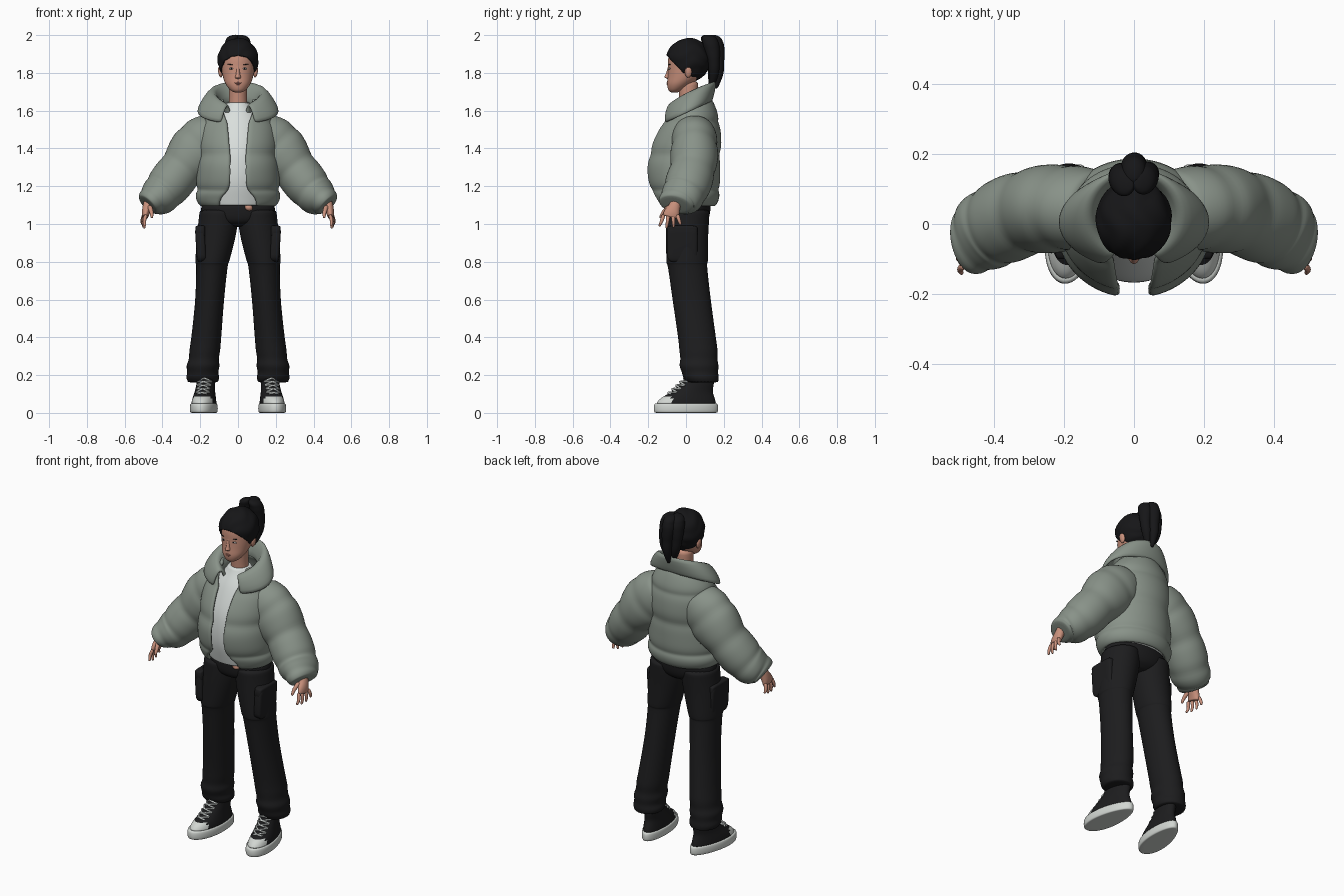
import bpy, bmesh, math
from mathutils import Vector, Matrix

cube = bpy.data.objects.get("Cube")
if cube:
    bpy.data.objects.remove(cube, do_unlink=True)


def material(name, *rgb):
    m = bpy.data.materials.new(name)
    m.use_nodes = True
    m.diffuse_color = (*rgb, 1)
    bsdf = next(n for n in m.node_tree.nodes if n.type == "BSDF_PRINCIPLED")
    bsdf.inputs["Base Color"].default_value = (*rgb, 1)
    return m


SAGE = material("sage_padding", .25, .29, .25)
WHITE = material("white_cotton", .70, .74, .72)
BLACK = material("black_cloth", .012, .012, .013)
HAIR = material("black_hair", .008, .008, .009)
SKIN = material("skin", .58, .28, .20)
LIP = material("lip", .45, .18, .14)
EYE = material("eye_white", .55, .52, .50)
RUBBER = material("pale_rubber", .64, .67, .64)


def finish(name, bm, mats, mirror=False, solid=0, levels=1, rule=None, matrix=None):
    """Turn a bmesh into a smooth object with the usual modifiers."""
    bmesh.ops.recalc_face_normals(bm, faces=bm.faces)
    for f in bm.faces:
        f.smooth = True
        if rule:
            f.material_index = rule(f.calc_center_median())
    mesh = bpy.data.meshes.new(name)
    bm.to_mesh(mesh)
    bm.free()
    if matrix:
        mesh.transform(matrix)
    for m in mats if isinstance(mats, list) else [mats]:
        mesh.materials.append(m)
    obj = bpy.data.objects.new(name, mesh)
    bpy.context.collection.objects.link(obj)
    if solid:
        mod = obj.modifiers.new("thickness", "SOLIDIFY")
        mod.thickness, mod.offset = solid, 0
    if mirror:
        obj.modifiers.new("mirror", "MIRROR").use_mirror_merge = False
    if levels:
        mod = obj.modifiers.new("smooth", "SUBSURF")
        mod.levels = mod.render_levels = levels
    return obj


def skin_rows(name, rows, mats, closed=True, **kw):
    """Bridge rows of points; closed rows become capped tubes."""
    bm = bmesh.new()
    grid = [[bm.verts.new(p) for p in row] for row in rows]
    n = len(grid[0])
    for a, b in zip(grid, grid[1:]):
        for i in range(n if closed else n - 1):
            j = (i + 1) % n
            bm.faces.new((a[i], a[j], b[j], b[i]))
    if closed:
        bm.faces.new(grid[0])
        bm.faces.new(grid[-1])
    return finish(name, bm, mats, **kw)


def spline(keys, steps):
    """Smoothly interpolate tuples of numbers."""
    out, last = [], len(keys) - 1
    for k in range(last * steps + 1):
        i = min(k // steps, last - 1)
        t = k / steps - i
        p0, p1, p2, p3 = (keys[max(0, min(last, i + d))] for d in (-1, 0, 1, 2))
        out.append([b + t / 2 * (c - a + t * (2*a - 5*b + 4*c - d + t * (3*(b - c) + d - a)))
                    for a, b, c, d in zip(p0, p1, p2, p3)])
    return out


def puffs(count, depth):
    return lambda s: 1 - depth * (1 - abs(math.sin(math.pi * count * s))) ** 2


def loft(name, keys, mats, steps=3, n=24, follow=False, puff=None, taper=0, **kw):
    """Elliptical rings (x, y, z, rx, ry), level or following the path."""
    path = spline(keys, steps)
    rows = []
    for i, (x, y, z, rx, ry) in enumerate(path):
        t = Vector((0, 0, 1))
        if follow:
            ends = path[max(i - 1, 0)], path[min(i + 1, len(path) - 1)]
            t = (Vector(ends[1][:3]) - Vector(ends[0][:3])).normalized()
        u = Vector((0, 1, 0)).cross(t).normalized()
        v = t.cross(u)
        f = puff(i / (len(path) - 1)) if puff else 1
        angles = [math.tau * k / n for k in range(n)]
        rows.append([Vector((x, y, z)) + u * rx * f * math.cos(a) * (1 - taper * math.sin(a))
                     + v * ry * f * math.sin(a) for a in angles])
    return skin_rows(name, rows, mats, **kw)


def blob(name, mats, centre, size, mirror=False, turn=0):
    bm = bmesh.new()
    bmesh.ops.create_uvsphere(bm, u_segments=16, v_segments=10, radius=1)
    m = Matrix.Translation(centre) @ Matrix.Rotation(turn, 4, "Y") @ Matrix.Diagonal((*size, 1))
    return finish(name, bm, mats, mirror=mirror, levels=0, matrix=m)


# Jacket body: quilted shell, open at the front (z, centre y, rx, ry, half gap)
shell = spline([(1.1, 0, .195, .15, .1), (1.14, 0, .213, .165, .085), (1.2, -.01, .213, .18, .045),
                (1.31, -.015, .208, .186, .04), (1.42, 0, .203, .177, .045), (1.52, .02, .19, .15, .055),
                (1.59, .03, .16, .125, .075), (1.66, .03, .108, .098, .08)], 4)
quilt = puffs(4, .06)
rows = []
for k, (z, cy, rx, ry, gap) in enumerate(shell):
    f = quilt(k / (len(shell) - 1))
    a0 = math.asin(min(gap / rx, .9))
    arc = [a0 + (math.tau - 2 * a0) * i / 40 for i in range(41)]
    rows.append([(rx * f * math.sin(a), cy - ry * f * math.cos(a), z) for a in arc])
skin_rows("jacket_body", rows, SAGE, closed=False, solid=.022)

# Collar: stands at the back and folds out over the shoulders
bands = [(.03, .088, .09, 1.565, .08, 1), (.03, .112, .105, 1.59, .13, .7),
         (.03, .13, .125, 1.61, .148, .6), (.02, .16, .13, 1.598, .138, .7),
         (.01, .196, .129, 1.565, .12, .9), (.005, .212, .124, 1.53, .115, 1)]
rows = []
for cy, rx, ry, low, rise, power in bands:
    arc = [.42 + (math.tau - .84) * i / 32 for i in range(33)]
    rows.append([(rx * math.sin(a), cy - ry * math.cos(a),
                  low + rise * ((1 - math.cos(a)) / 2) ** power) for a in arc])
skin_rows("jacket_collar", rows, SAGE, closed=False, solid=.02)

# Sleeves
loft("jacket_sleeves", [(.1, .04, 1.495, .115, .11), (.195, .045, 1.41, .155, .128),
                        (.3, .035, 1.29, .125, .125), (.396, -.006, 1.17, .115, .122),
                        (.456, -.045, 1.122, .085, .104), (.48, -.056, 1.1, .062, .088)],
     SAGE, steps=5, follow=True, puff=puffs(5, .08), mirror=True)

# Shirt, bare strip of waist and neck
loft("shirt", [(0, 0, 1.095, .168, .135), (0, 0, 1.13, .175, .145), (0, -.008, 1.22, .17, .158),
               (0, -.008, 1.32, .17, .16), (0, 0, 1.42, .17, .152), (0, .01, 1.54, .14, .115),
               (0, .015, 1.61, .085, .08), (0, .015, 1.645, .06, .062)], WHITE)
blob("bare_waist", SKIN, (.056, -.1, 1.087), (.022, .018, .017), turn=.3)
loft("neck", [(0, .025, 1.58, .055, .055), (0, .015, 1.66, .048, .05), (0, .01, 1.76, .05, .055)], SKIN)

# Head and face
loft("head", [(0, -.062, 1.696, .016, .016), (0, -.055, 1.708, .04, .038), (0, -.035, 1.74, .066, .066),
              (0, -.01, 1.78, .081, .088), (0, 0, 1.83, .089, .096), (0, .005, 1.88, .09, .1),
              (0, .01, 1.93, .078, .088), (0, .01, 1.965, .04, .05)], SKIN)
loft("nose", [(0, -.085, 1.768, .012, .015), (0, -.092, 1.777, .0165, .023), (0, -.089, 1.79, .013, .021),
              (0, -.088, 1.815, .0095, .013), (0, -.088, 1.84, .007, .006)], SKIN, n=12)
blob("upper_lip", LIP, (0, -.097, 1.747), (.019, .007, .004))
blob("lower_lip", LIP, (0, -.094, 1.74), (.016, .008, .005))
blob("eyes", EYE, (.035, -.086, 1.823), (.014, .006, .005), mirror=True)
blob("irises", HAIR, (.034, -.0892, 1.823), (.004, .004, .0045), mirror=True)
blob("eyebrows", HAIR, (.037, -.0862, 1.844), (.018, .006, .0017), mirror=True, turn=-.08)
blob("ears", SKIN, (.094, .012, 1.805), (.011, .019, .03), mirror=True, turn=.15)

# Swept-back wavy hair cap, trimmed along a sloping hairline
bm = bmesh.new()
bmesh.ops.create_uvsphere(bm, u_segments=64, v_segments=32, radius=1)
for v in bm.verts:
    wave = 1 + .02 * math.sin(9 * math.atan2(v.co.x, v.co.z + .3) + 2 * math.sin(4 * v.co.y))
    v.co = Vector((0, .012, 1.868)) + Vector((v.co.x * .104, v.co.y * .112, v.co.z * .112)) * wave
bmesh.ops.bisect_plane(bm, geom=bm.verts[:] + bm.edges[:] + bm.faces[:], plane_co=(0, 0, 1.788),
                       plane_no=(0, 1, .95), clear_inner=True)
finish("hair_cap", bm, HAIR, solid=.008, levels=0)

# Tied bun of looped locks falling into a ponytail
for name, x, y, lean in (("left", .028, .125, .012), ("right", -.03, .12, -.008), ("centre", 0, .15, .004)):
    loft(name + "_hair_lock", [(x * .4, y - .012, 2.002, .008, .01), (x * .8, y - .006, 1.992, .028, .034),
                               (x * 1.1, y + .004, 1.965, .039, .046), (x * 1.2, y + .014, 1.92, .038, .041),
                               (x + lean, y + .022, 1.86, .033, .033), (x * .7 + lean, y + .022, 1.79, .025, .026),
                               (lean, y + .008, 1.715, .008, .009)],
         HAIR, n=14, puff=puffs(3, .08))

# Hands
loft("palms", [(.466, -.05, 1.13, .028, .03), (.478, -.06, 1.095, .027, .032), (.488, -.075, 1.06, .022, .043),
               (.491, -.082, 1.035, .016, .044)], SKIN, n=12, follow=True, mirror=True)
for i, finger in enumerate(("index", "middle", "ring", "little")):
    y, drop, out = -.118 + .024 * i, (.012, 0, .004, .02)[i], .486 + .004 * i
    loft(finger + "_fingers", [(out, y, 1.05, .011, .012), (out + .011, y - .012 + .008 * i, 1.012, .01, .01),
                               (out + .004, y - .024 + .014 * i, .975 + drop, .006, .006)],
         SKIN, n=8, steps=2, follow=True, mirror=True)
loft("thumbs", [(.47, -.085, 1.095, .015, .014), (.458, -.118, 1.065, .012, .012),
                (.456, -.138, 1.03, .007, .007)], SKIN, n=8, steps=2, follow=True, mirror=True)

# Trousers: seat, then legs with a thigh seam and gathered folds above the hem
loft("trouser_hips", [(0, .01, .985, .06, .06), (0, .008, 1.01, .15, .1), (0, .01, 1.05, .197, .117),
                      (0, .012, 1.11, .192, .122)], BLACK)
loft("trouser_legs", [(.186, .088, .16, .077, .082), (.186, .08, .185, .088, .094),
                      (.187, .074, .215, .083, .097), (.185, .069, .25, .088, .104),
                      (.181, .068, .285, .08, .099), (.176, .066, .33, .082, .102), (.168, .058, .4, .08, .101),
                      (.15, .03, .6, .077, .102), (.138, .008, .775, .084, .105),
                      (.136, .006, .8, .09, .111), (.118, .006, .92, .103, .112),
                      (.107, .008, 1, .105, .114), (.103, .01, 1.08, .1, .117)], BLACK, mirror=True)

# Cargo pockets with flaps
for name, z, half, out in (("cargo_pockets", .895, .095, .197), ("pocket_flaps", .962, .03, .199)):
    bm = bmesh.new()
    bmesh.ops.create_cube(bm, size=2)
    bmesh.ops.bevel(bm, geom=bm.edges[:], offset=.4, segments=4, profile=.5, affect="EDGES")
    place = Matrix.Translation((out, -.02, z)) @ Matrix.Rotation(.06, 4, "Y")
    finish(name, bm, BLACK, mirror=True, levels=0, matrix=place @ Matrix.Diagonal((.026, .08, half, 1)))

# High-top shoes, toes turned slightly out
SPLAY = Matrix.Translation((.178, 0, 0)) @ Matrix.Rotation(.14, 4, "Z")
loft("shoe_soles", [(0, 0, 0, .062, .16), (0, 0, .006, .07, .172), (0, 0, .04, .07, .172),
                    (0, 0, .052, .064, .164)], RUBBER, steps=2, n=32, taper=.15, mirror=True, matrix=SPLAY)
loft("shoe_uppers", [(0, 0, .045, .064, .162), (0, .008, .075, .06, .147), (0, .035, .115, .052, .108),
                     (0, .065, .16, .048, .085), (0, .075, .22, .046, .072)], [BLACK, RUBBER],
     n=32, taper=.12, mirror=True, matrix=SPLAY, rule=lambda c: int(c.y < -.085 and c.z < .09))
for i in range(5):
    y, z = -.095 + .021 * i, .102 + .019 * i
    for side in (-1, 1):
        loft(f"lace_{i}_{'inner' if side < 0 else 'outer'}",
             [(-.036 * side, y + .022, z - .012, .005, .005), (0, y, z + .006, .005, .005),
              (.036 * side, y + .038, z + .006, .005, .005)], WHITE, n=6, steps=3,
             follow=True, levels=0, mirror=True, matrix=SPLAY)
